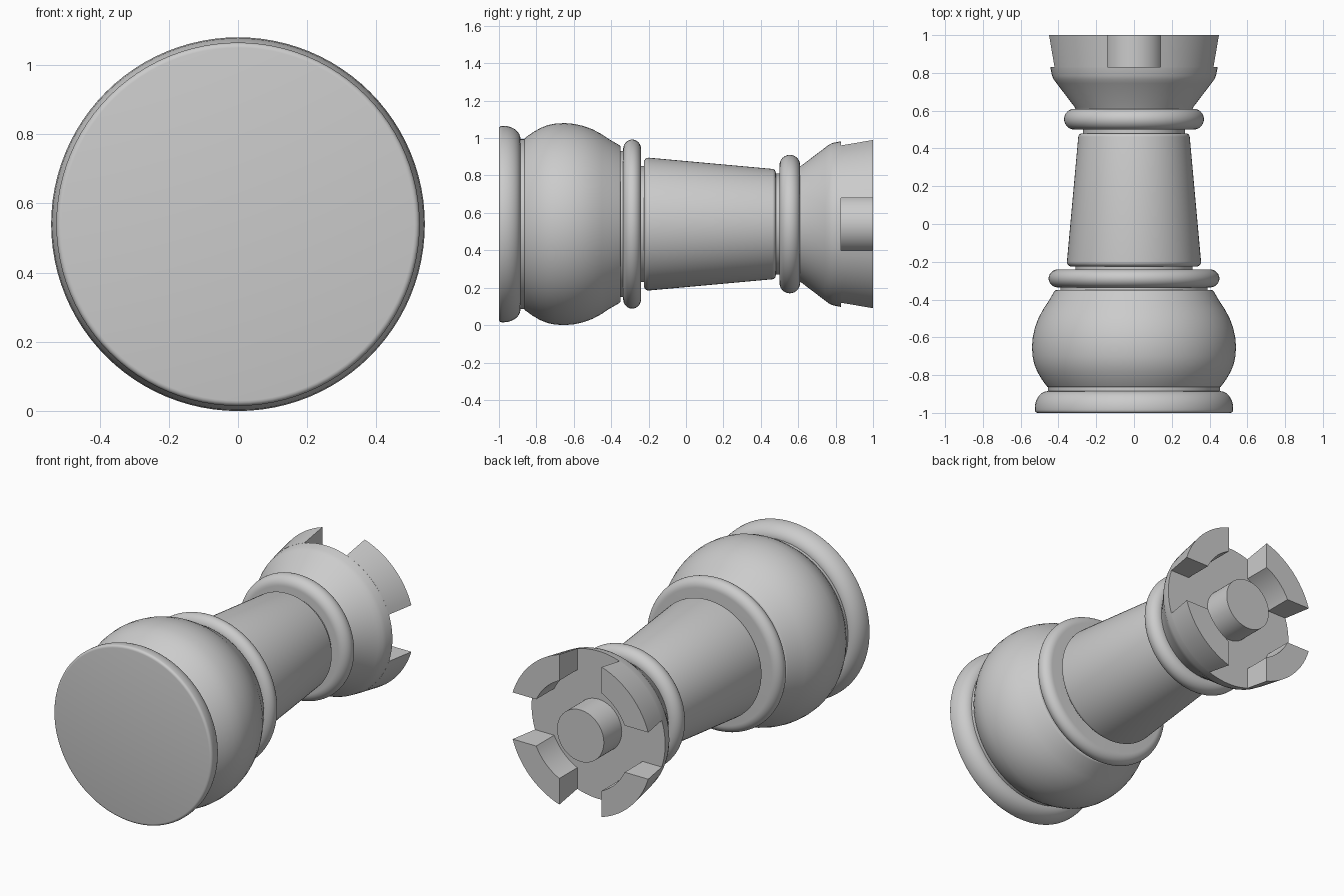
import bpy, bmesh
from math import pi, sin, cos, asin, radians
from mathutils import Vector

cube = bpy.data.objects.get("Cube")
if cube:
    bpy.data.objects.remove(cube, do_unlink=True)

AXIS = 0.54      # height of the lying piece's centre line
SIDES = 96
SLOT = 0.14      # half width of the battlement gaps

mat = bpy.data.materials.new("light grey")
mat.use_nodes = True
grey = (0.6, 0.6, 0.6, 1)
mat.diffuse_color = grey
bsdf = mat.node_tree.nodes["Principled BSDF"]
bsdf.inputs["Base Color"].default_value = grey
bsdf.inputs["Roughness"].default_value = 0.6


def finish(bm, name):
    bmesh.ops.recalc_face_normals(bm, faces=bm.faces)
    mesh = bpy.data.meshes.new(name)
    bm.to_mesh(mesh)
    bm.free()
    mesh.materials.append(mat)
    ob = bpy.data.objects.new(name, mesh)
    bpy.context.collection.objects.link(ob)
    bpy.ops.object.select_all(action='DESELECT')
    ob.select_set(True)
    bpy.context.view_layer.objects.active = ob
    bpy.ops.object.shade_smooth_by_angle(angle=radians(35))
    return ob


def lathe(name, profile):
    """Turn a (y, radius) profile about the centre line, capping both ends."""
    bm = bmesh.new()
    rings = []
    for y, r in profile:
        rings.append([bm.verts.new((r * cos(2 * pi * i / SIDES), y,
                                    AXIS + r * sin(2 * pi * i / SIDES)))
                      for i in range(SIDES)])
    for a, b in zip(rings, rings[1:]):
        for i in range(SIDES):
            j = (i + 1) % SIDES
            bm.faces.new((a[i], a[j], b[j], b[i]))
    bm.faces.new(rings[0])
    bm.faces.new(rings[-1])
    return finish(bm, name)


def arc(y, r, ry, rr, start, end, n=8):
    """Elliptical arc; 0 degrees points along +y, 90 points outward."""
    angles = [radians(start + (end - start) * i / n) for i in range(n + 1)]
    return [(y + ry * cos(a), r + rr * sin(a)) for a in angles]


# Foot
lathe("base_foot", arc(-0.985, 0.51, 0.015, 0.015, 180, 90, 4)
      + arc(-0.975, 0.455, 0.09, 0.07, 88, 0, 12))
lathe("base_neck", [(-0.9, 0.455), (-0.85, 0.455)])

# Bulging body
lathe("base_bulge", arc(-0.85, 0.45, 0.015, 0.015, 180, 120, 3)
      + [(-0.82, 0.49), (-0.78, 0.513), (-0.74, 0.529), (-0.7, 0.537),
         (-0.65, 0.54), (-0.6, 0.536), (-0.55, 0.525), (-0.5, 0.507),
         (-0.45, 0.48), (-0.41, 0.453)]
      + arc(-0.365, 0.41, 0.015, 0.015, 60, 0, 4))
lathe("bulge_neck", [(-0.37, 0.39), (-0.32, 0.39)])

# Collars
lathe("lower_collar", arc(-0.288, 0.4, 0.048, 0.052, 180, 0, 20))
lathe("shaft_lower_neck", [(-0.25, 0.31), (-0.21, 0.31)])
lathe("upper_collar", arc(0.555, 0.315, 0.055, 0.055, 180, 0, 20))
lathe("shaft_upper_neck", [(0.46, 0.27), (0.52, 0.27)])

# Tapered shaft
lathe("shaft", arc(-0.2, 0.33, 0.025, 0.025, 180, 85, 5)
      + arc(0.46, 0.275, 0.02, 0.02, 85, 0, 5))

# Crown
lathe("crown", [(0.6, 0.305), (0.62, 0.315), (0.745, 0.41), (0.765, 0.425),
                (0.785, 0.434), (0.83, 0.443)])
lathe("crown_post", [(0.82, 0.155), (1.0, 0.155)])


def merlon(name, quarter, n=14):
    """Curved block between two gaps, flaring outward to its tip."""
    bm = bmesh.new()
    sections = []
    for i in range(n + 1):
        section = []
        for y, r in ((0.828, 0.325), (0.828, 0.443), (1.0, 0.471), (1.0, 0.325)):
            lo = asin(SLOT / r)
            a = lo + (pi / 2 - 2 * lo) * i / n + quarter * pi / 2
            section.append(bm.verts.new((r * cos(a), y, AXIS + r * sin(a))))
        sections.append(section)
    for a, b in zip(sections, sections[1:]):
        for k in range(4):
            m = (k + 1) % 4
            bm.faces.new((a[k], a[m], b[m], b[k]))
    bm.faces.new(sections[0])
    bm.faces.new(sections[-1])
    return finish(bm, name)


for q, place in enumerate(("upper_left", "upper_right", "lower_right", "lower_left")):
    merlon("battlement_" + place, q)
